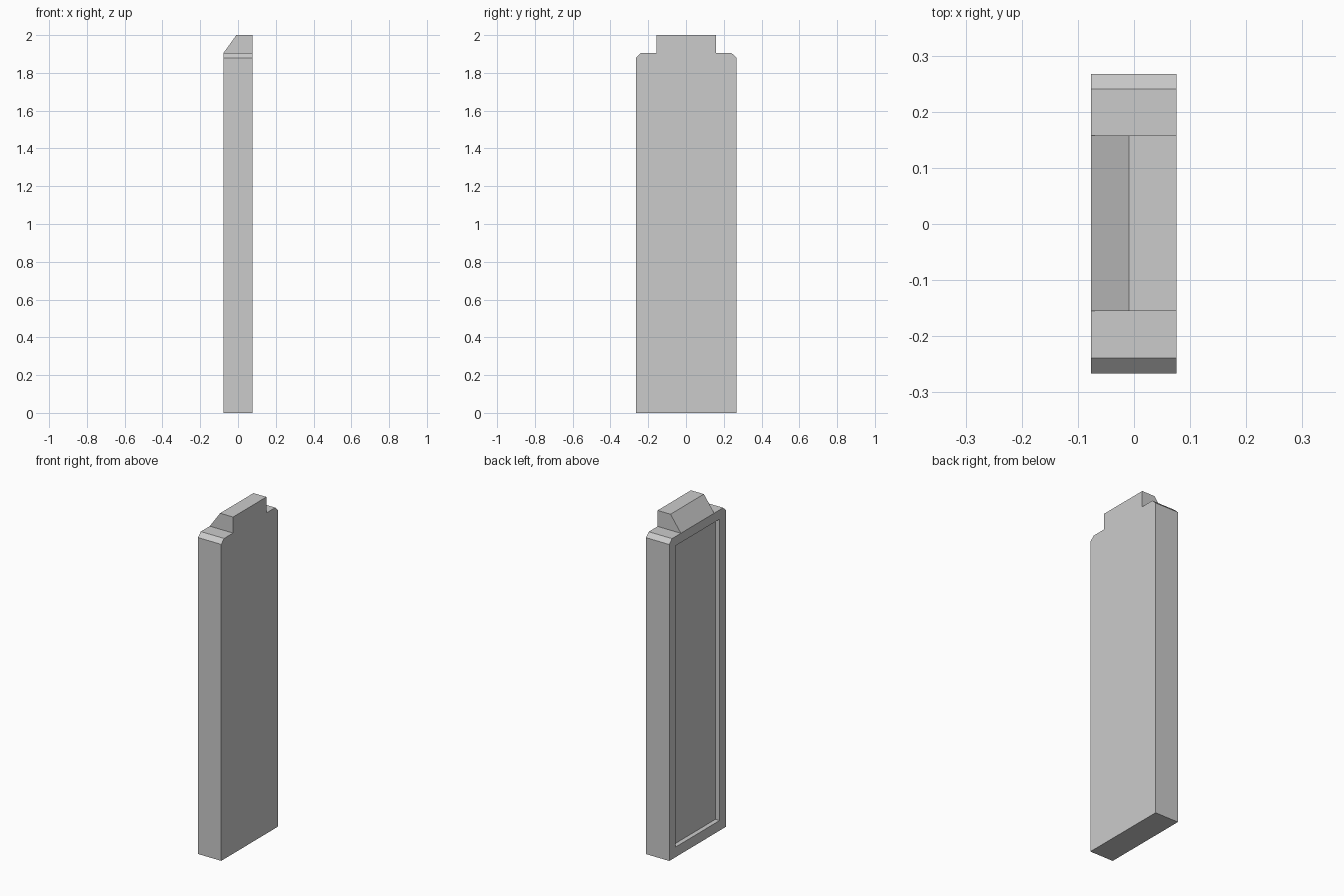
import bpy
import bmesh
from mathutils import Vector

if "Cube" in bpy.data.objects:
    bpy.data.objects.remove(bpy.data.objects["Cube"])

X0, X1 = -0.077, 0.076      # panelled face, plain face
SHOULDER, TOP = 1.905, 2.0  # shoulder and crest heights


def prism(name, profile, offset):
    """Closed solid: a flat profile of 3D points extruded along offset."""
    bm = bmesh.new()
    face = bm.faces.new([bm.verts.new(p) for p in profile])
    ext = bmesh.ops.extrude_face_region(bm, geom=[face], use_keep_orig=True)
    verts = [g for g in ext["geom"] if isinstance(g, bmesh.types.BMVert)]
    bmesh.ops.translate(bm, verts=verts, vec=Vector(offset))
    bmesh.ops.recalc_face_normals(bm, faces=bm.faces)
    mesh = bpy.data.meshes.new(name)
    bm.to_mesh(mesh)
    bm.free()
    obj = bpy.data.objects.new(name, mesh)
    bpy.context.collection.objects.link(obj)
    return obj


# Slab with chamfered shoulders
outline = [(-0.266, 0), (0.267, 0), (0.267, 1.88), (0.241, SHOULDER),
           (-0.239, SHOULDER), (-0.266, 1.88)]
slab = prism("slab", [(X0, y, z) for y, z in outline], (X1 - X0, 0, 0))

# Shallow rectangular recess in the -x face
recess = [(-0.205, 0.06), (0.207, 0.06), (0.207, 1.85), (-0.205, 1.85)]
cutter = prism("recess_cutter", [(X0 - 0.1, y, z) for y, z in recess], (0.127, 0, 0))
cutter.hide_render = True
cutter.hide_set(True)
cutter.display_type = 'WIRE'
cut = slab.modifiers.new("panel_recess", 'BOOLEAN')
cut.operation = 'DIFFERENCE'
cut.solver = 'EXACT'
cut.object = cutter

# Crest with a sloped -x side
side = [(X0, SHOULDER), (X1, SHOULDER), (X1, TOP), (-0.009, TOP)]
prism("crest", [(x, -0.155, z) for x, z in side], (0, 0.313, 0))
